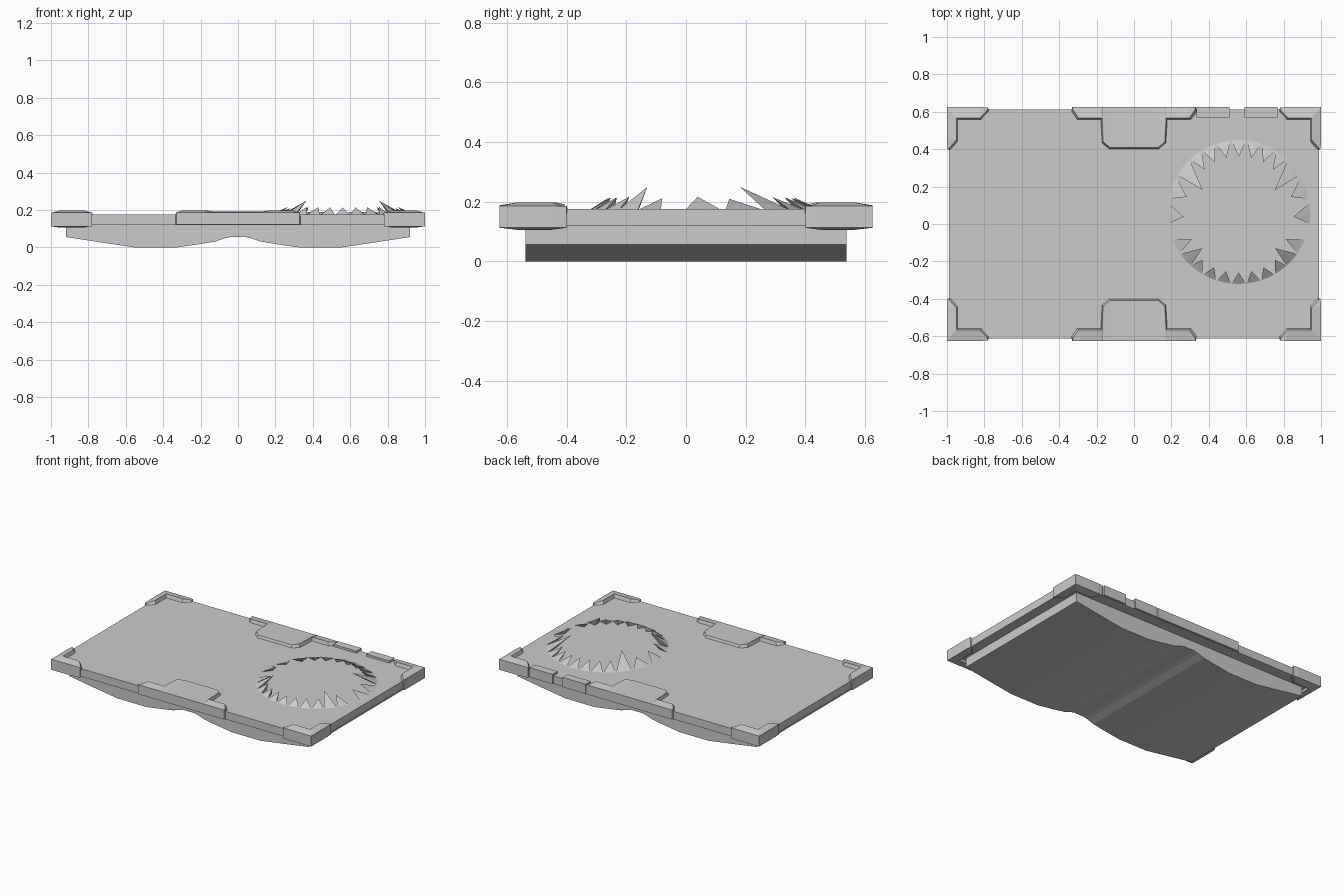
import bpy, bmesh, math
from mathutils import Vector

cube = bpy.data.objects.get("Cube")
if cube:
    bpy.data.objects.remove(cube, do_unlink=True)

grey = bpy.data.materials.new("plain grey")
GREY = (0.6, 0.6, 0.6, 1)
grey.diffuse_color = GREY
grey.use_nodes = True
grey.node_tree.nodes["Principled BSDF"].inputs["Base Color"].default_value = GREY


def finish(name, bm):
    bmesh.ops.recalc_face_normals(bm, faces=bm.faces)
    mesh = bpy.data.meshes.new(name)
    bm.to_mesh(mesh)
    bm.free()
    mesh.materials.append(grey)
    obj = bpy.data.objects.new(name, mesh)
    bpy.context.collection.objects.link(obj)
    return obj


def loft(name, sections):
    """Skin a list of equal-length closed sections and cap both ends."""
    bm = bmesh.new()
    rings = [[bm.verts.new(p) for p in s] for s in sections]
    n = len(rings[0])
    for a, b in zip(rings, rings[1:]):
        for i in range(n):
            j = (i + 1) % n
            bm.faces.new((a[i], a[j], b[j], b[i]))
    bm.faces.new(rings[0])
    bm.faces.new(rings[-1])
    return finish(name, bm)


def box(name, x0, x1, y0, y1, z0, z1):
    return loft(name, [[(x, y0, z0), (x, y1, z0), (x, y1, z1), (x, y0, z1)]
                       for x in (x0, x1)])


# Cover slab
box("cover", -0.988, 0.988, -0.613, 0.613, 0.12, 0.175)

# Page block with two sagging halves and a central valley
half = [(0.04, 0.056), (0.07, 0.049), (0.12, 0.032), (0.21, 0.017), (0.33, 0.0),
        (0.55, 0.0), (0.74, 0.028), (0.92, 0.056)]
lower = [(-x, z) for x, z in reversed(half)] + half
loft("page_block", [[(x, y, z) for x, z in lower] + [(0.92, y, 0.122), (-0.92, y, 0.122)]
                    for y in (-0.538, 0.538)])

# Corner guards wrapping the cover: (outer point, inner point, is arm end)
guard = [((0.78, 0.622), (0.785, 0.608), True),
         ((0.815, 0.625), (0.825, 0.566), False),
         ((1.0, 0.625), (0.95, 0.566), False),
         ((1.0, 0.44), (0.95, 0.45), False),
         ((0.997, 0.40), (0.988, 0.405), True)]
for sx, sx_name in ((-1, "right"), (1, "left")):
    for sy, sy_name in ((-1, "front"), (1, "back")):
        sections = []
        for (ox, oy), (ix, iy), end in guard:
            top, bottom = (0.184, 0.116) if end else (0.198, 0.106)
            loop = [(ox, oy, 0.113), (ox, oy, 0.186), (ix, iy, top),
                    (ix - 0.009, iy - 0.009, 0.17), (ix - 0.009, iy - 0.009, 0.125),
                    (ix, iy, bottom)]
            sections.append([(sx * x, sy * y, z) for x, y, z in loop])
        loft(f"corner_guard_{sy_name}_{sx_name}", sections)

# Stepped clasps in the middle of the long sides: (outer x, inner x, inner y, top z)
clasp = [(0.33, 0.325, 0.608, 0.187), (0.29, 0.295, 0.566, 0.198),
         (0.174, 0.172, 0.566, 0.198), (0.165, 0.165, 0.44, 0.198),
         (0.12, 0.128, 0.408, 0.192)]
steps = [(-a, -b, y, z) for a, b, y, z in clasp] + clasp[::-1]
for sy, side in ((-1, "front"), (1, "back")):
    sections = []
    for ox, ix, iy, top in steps:
        loop = [(ox, 0.625, 0.122), (ox, 0.625, 0.188), (ix, iy, top),
                (ix * 1.04, iy - 0.008, 0.17), (ix * 1.04, iy - 0.008, 0.125)]
        sections.append([(x, sy * y, z) for x, y, z in loop])
    loft(f"clasp_{side}", sections)

# Two small hinge blocks on the back edge
for i, x in enumerate((0.335, 0.59)):
    box(f"hinge_block_{i + 1}", x, x + 0.176, 0.57, 0.625, 0.122, 0.19)

# Ring of teeth leaning inward, split into two jaws
CENTRE = Vector((0.56, 0.065, 0))
RADIUS = 0.39


def polar(r, degrees, z):
    a = math.radians(degrees)
    return CENTRE + Vector((r * math.cos(a), r * math.sin(a), z))


def jaw(name, teeth):
    """Each tooth: angle, half width in degrees, tip radius, tip angle, tip height."""
    bm = bmesh.new()
    mirrored = [(180 - a, w, r, 180 - t, z) for a, w, r, t, z in teeth if a % 180 != 90]
    for a, w, r, t, z in teeth + mirrored:
        right, mid, left = (bm.verts.new(polar(RADIUS, a + d, 0.172)) for d in (-w, 0, w))
        inner = bm.verts.new(polar(RADIUS - 0.055, a, 0.172))
        tip = bm.verts.new(polar(r, t, z))
        for tri in ((right, mid, tip), (mid, left, tip), (left, inner, tip),
                    (inner, right, tip), (left, mid, inner), (mid, right, inner)):
            bm.faces.new(tri)
    finish(name, bm)


jaw("upper_jaw_teeth", [
    (90, 6.2, 0.295, 90, 0.215), (77.5, 6.2, 0.295, 77, 0.213), (65, 6.2, 0.295, 64, 0.215),
    (53, 6, 0.29, 51, 0.215), (39, 8, 0.225, 31, 0.25), (20, 10, 0.29, 16, 0.21),
    (-1, 9, 0.295, -5, 0.217)])
jaw("lower_jaw_teeth", [
    (270, 6, 0.325, 270, 0.213), (282, 6, 0.325, 282, 0.214), (294, 6, 0.325, 294, 0.215),
    (306, 6, 0.32, 307, 0.217), (318, 6.5, 0.275, 315, 0.25), (331, 6.5, 0.29, 330, 0.212)])
